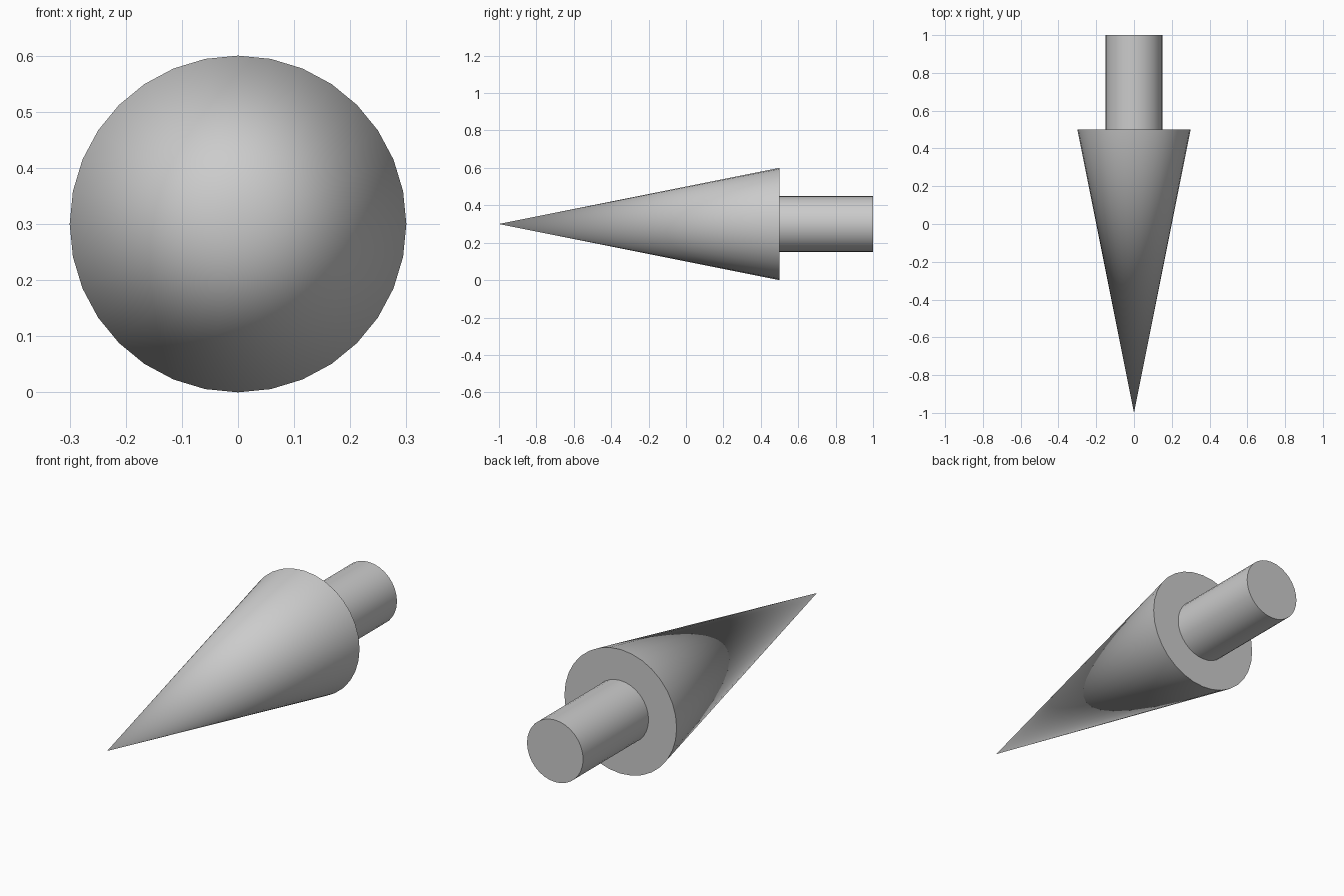
import bpy, math

if "Cube" in bpy.data.objects:
    bpy.data.objects.remove(bpy.data.objects["Cube"])

AXIS_Z = 0.3
SIDES = 32


def lengthwise(name, r_back, r_front, y_back, y_front):
    """Round part lying along y, narrowing towards the front (-y)."""
    args = dict(vertices=SIDES, depth=y_back - y_front,
                location=(0, (y_back + y_front) / 2, AXIS_Z),
                rotation=(math.radians(90), 0, 0))
    bpy.ops.mesh.primitive_cone_add(radius1=r_back, radius2=r_front, **args)
    ob = bpy.context.object
    ob.name = name
    bpy.ops.object.transform_apply(location=False, rotation=True, scale=False)
    bpy.ops.object.shade_smooth_by_angle(angle=math.radians(30))
    return ob


# Pointed head
lengthwise("arrow_head", 0.3, 0.0, 0.5, -1.0)

# Short shaft behind the head
lengthwise("arrow_shaft", 0.15, 0.15, 1.0, 0.5)
